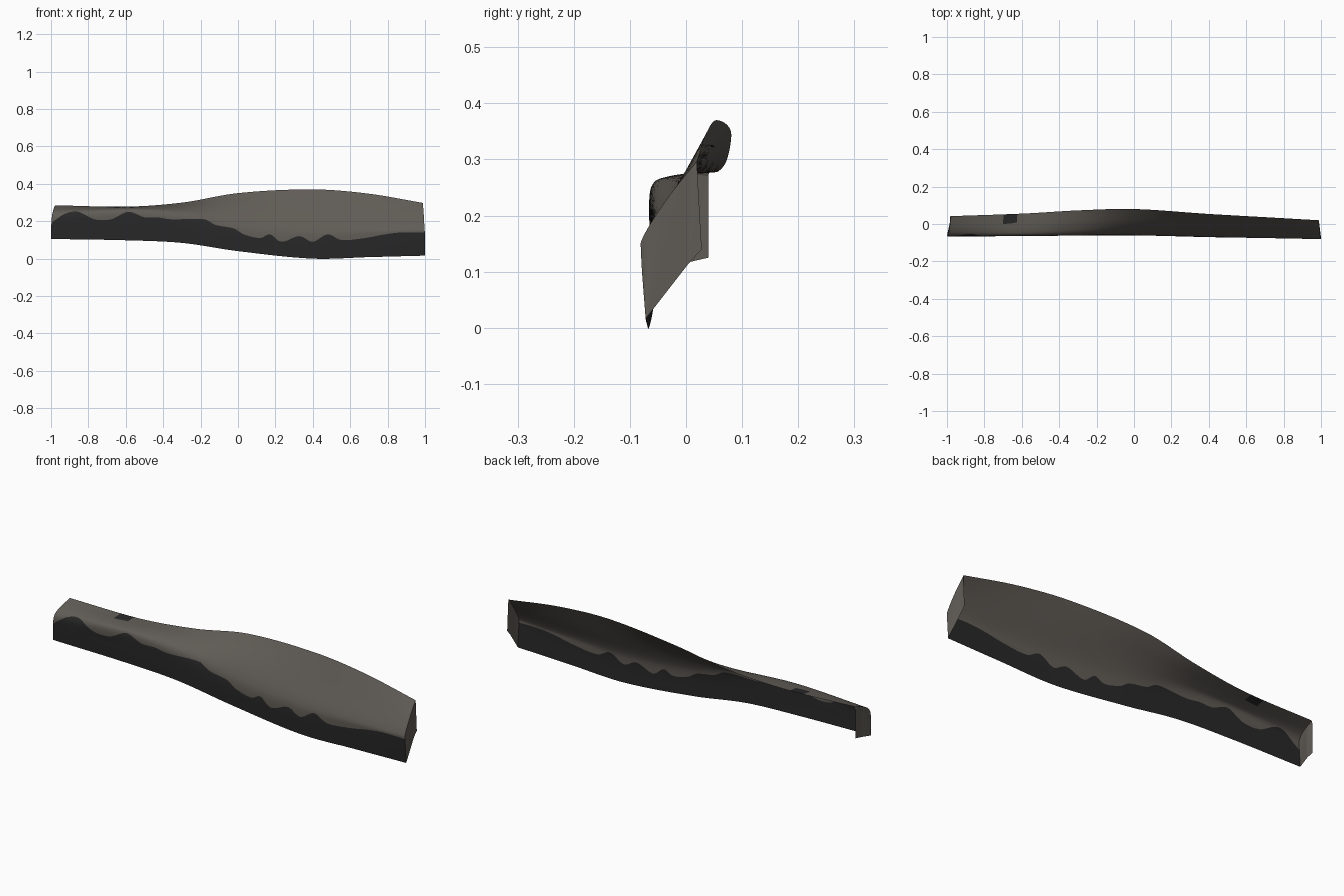
import bpy
import bmesh
from mathutils import Vector

cube = bpy.data.objects.get("Cube")
if cube:
    bpy.data.objects.remove(cube, do_unlink=True)


def make_material(name, colour):
    material = bpy.data.materials.new(name)
    material.use_nodes = True
    material.diffuse_color = colour
    shader = material.node_tree.nodes["Principled BSDF"]
    shader.inputs["Base Color"].default_value = colour
    shader.inputs["Roughness"].default_value = 0.9
    return material


pale_stone = make_material("pale stone", (0.118, 0.106, 0.092, 1))
dark_stone = make_material("dark stone", (0.021, 0.021, 0.021, 1))

# Cross-sections along the bank: x, then (y, z) from foot to rim, in hundredths
SECTIONS = [
    (-100, [(-6.2, 10.5), (-6.5, 18), (-6.3, 23), (-3, 26), (4.2, 28.5)]),
    (-60, [(-6, 9.8), (-6.3, 18), (-6.2, 25), (-3, 27), (5.6, 27.8)]),
    (-30, [(-6, 8.4), (-6.2, 17), (-5.5, 23.5), (-1, 27), (7.3, 30)]),
    (0, [(-5.8, 4), (-6, 14), (-4.5, 20), (0, 27), (8, 35)]),
    (40, [(-6.6, 0), (-7, 10), (-6, 16), (-1, 25.5), (5.4, 37)]),
    (70, [(-7, 0.8), (-7.5, 11.5), (-6.8, 16), (-2, 24.5), (3.7, 34.8)]),
    (100, [(-7.2, 1.6), (-8, 13), (-7.5, 16.5), (-3, 23.5), (2, 29.8)]),
]

# Ragged upper limit of the dark foot: (x, z) in hundredths
RAGGED_EDGE = [
    (-100, 19), (-93, 24), (-86, 25), (-77, 21), (-68, 21), (-59, 25),
    (-50, 22), (-43, 22), (-36, 21), (-18, 21), (-12, 18), (-2, 16),
    (3, 13), (12, 11), (17, 13), (23, 9), (33, 12), (40, 9), (48, 13),
    (55, 10), (68, 11), (79, 13), (88, 14), (100, 14),
]


def spline(keys, values, t):
    """Smooth interpolation of vectors through uneven keys."""
    i = 0
    while i < len(keys) - 2 and t > keys[i + 1]:
        i += 1

    def slope(k):
        a, b = max(k - 1, 0), min(k + 1, len(keys) - 1)
        return (values[b] - values[a]) / (keys[b] - keys[a])

    span = keys[i + 1] - keys[i]
    s = (t - keys[i]) / span
    blend = s * s * (3 - 2 * s)
    ease_in = s * (1 - s) ** 2
    ease_out = s * s * (s - 1)
    return (values[i].lerp(values[i + 1], blend)
            + (slope(i) * ease_in + slope(i + 1) * ease_out) * span)


section_x = [x / 100 for x, _ in SECTIONS]
rails = [[Vector(points[k]) / 100 for _, points in SECTIONS] for k in range(5)]
edge_x = [x / 100 for x, _ in RAGGED_EDGE]
edge_z = [Vector((z / 100, 0)) for _, z in RAGGED_EDGE]
RAIL_KEYS = [k / 4 for k in range(5)]


def bank_column(x, lower_rows, upper_rows):
    """Points from foot to rim, with one row placed on the ragged edge."""
    profile = [spline(section_x, rail, x) for rail in rails]
    limit = spline(edge_x, edge_z, x).x
    low, high = 0.0, 1.0
    for _ in range(20):
        middle = (low + high) / 2
        if spline(RAIL_KEYS, profile, middle).y < limit:
            low = middle
        else:
            high = middle
    params = [low * j / lower_rows for j in range(lower_rows)]
    params += [low + (1 - low) * j / upper_rows for j in range(upper_rows + 1)]
    column = []
    for v in params:
        y, z = spline(RAIL_KEYS, profile, v)
        # Ends lean inwards towards the rim
        lean = 0.022 if x < 0 else 0.012
        column.append(Vector((x * (1 - lean * v * v), y, z)))
    return column


COLUMNS, LOWER, UPPER = 160, 6, 14
columns = [bank_column(-1 + 2 * i / COLUMNS, LOWER, UPPER)
           for i in range(COLUMNS + 1)]


def finish(name, bm, smooth):
    mesh = bpy.data.meshes.new(name)
    bm.to_mesh(mesh)
    bm.free()
    mesh.materials.append(pale_stone)
    mesh.materials.append(dark_stone)
    for polygon in mesh.polygons:
        polygon.use_smooth = smooth
    obj = bpy.data.objects.new(name, mesh)
    bpy.context.collection.objects.link(obj)
    return obj


# Open curved face of the bank, dark below the ragged edge
bm = bmesh.new()
grid = [[bm.verts.new(p) for p in column] for column in columns]
for i in range(COLUMNS):
    for j in range(LOWER + UPPER):
        face = bm.faces.new((grid[i][j], grid[i + 1][j],
                             grid[i + 1][j + 1], grid[i][j + 1]))
        x = face.calc_center_median().x
        speck = j >= LOWER + UPPER - 3 and abs(x + 0.665) < 0.035
        face.material_index = 1 if j < LOWER or speck else 0
finish("bank_face", bm, True)

# Flat caps closing both ends, reaching behind the face
CAPS = {
    "left_end_cap": (columns[-1], 0.99, [(2, 28), (2.8, 14), (0.5, 11.5)]),
    "right_end_cap": (columns[0], -0.985, [(4, 27), (4, 12.5), (0.5, 11.7)]),
}
for name, (column, x, back_points) in CAPS.items():
    bm = bmesh.new()
    outline = column + [Vector((x, y / 100, z / 100)) for y, z in back_points]
    verts = [bm.verts.new(p) for p in outline]
    if x < 0:
        verts.reverse()
    bm.faces.new(verts)
    bmesh.ops.triangulate(bm, faces=bm.faces[:])
    finish(name, bm, False)
